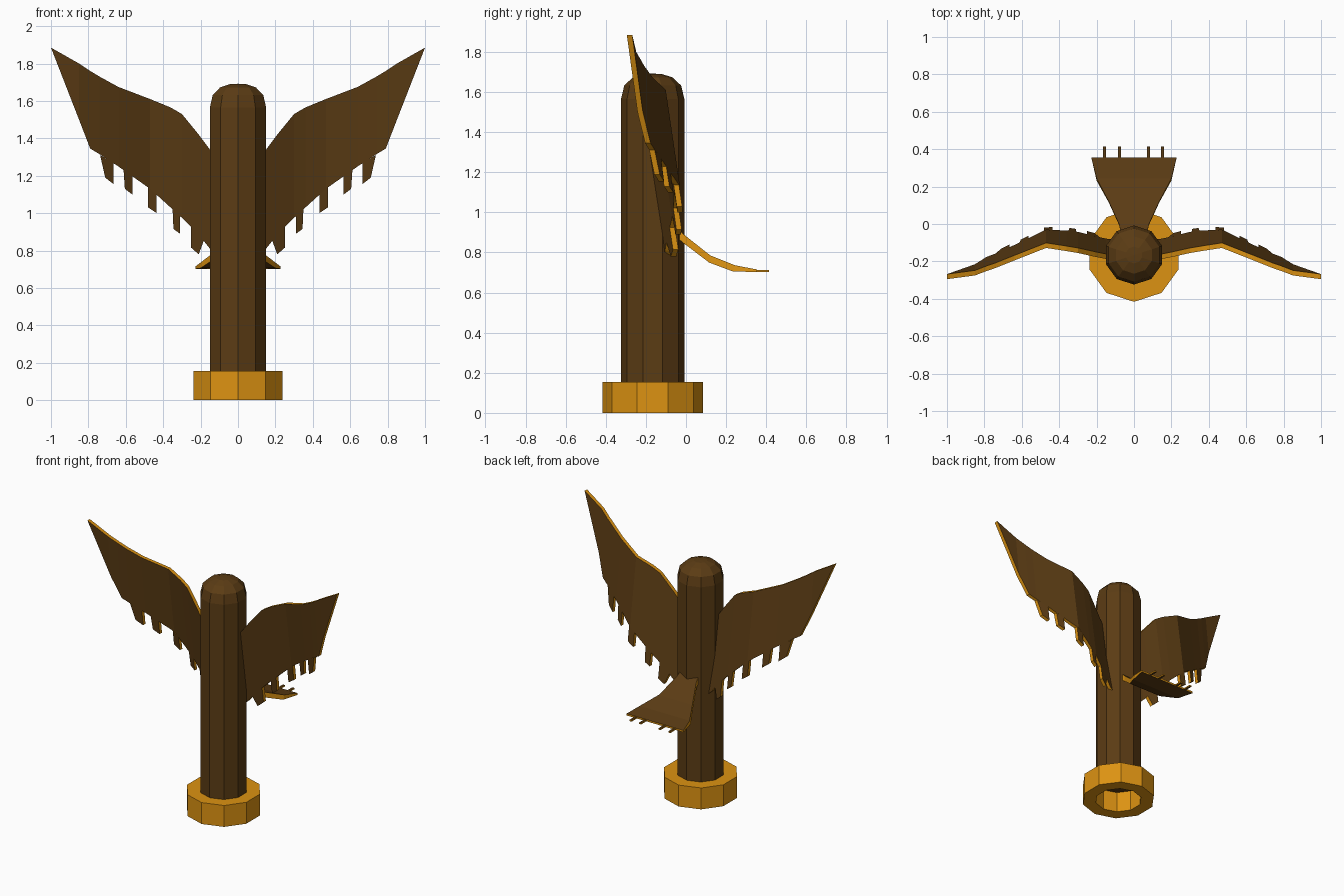
import bpy, bmesh, math

if "Cube" in bpy.data.objects:
    bpy.data.objects.remove(bpy.data.objects["Cube"])

def material(name, rgb):
    m = bpy.data.materials.new(name)
    m.diffuse_color = (*rgb, 1)
    m.use_nodes = True
    m.node_tree.nodes["Principled BSDF"].inputs["Base Color"].default_value = m.diffuse_color
    return m

BROWN = material("dark_wood", (0.105, 0.045, 0.007))
GOLD = material("gold", (0.72, 0.29, 0.006))
CY = -0.166  # pole axis in y

def make_object(name, verts, faces, mats, gold=()):
    """Mesh from points; faces whose index is in gold use the second material."""
    me = bpy.data.meshes.new(name)
    me.from_pydata(verts, [], faces)
    for m in mats:
        me.materials.append(m)
    for i in gold:
        me.polygons[i].material_index = 1
    bm = bmesh.new()
    bm.from_mesh(me)
    bmesh.ops.remove_doubles(bm, verts=bm.verts, dist=1e-5)
    bmesh.ops.dissolve_degenerate(bm, edges=bm.edges, dist=1e-5)
    bmesh.ops.recalc_face_normals(bm, faces=bm.faces)
    bm.to_mesh(me)
    bm.free()
    ob = bpy.data.objects.new(name, me)
    bpy.context.collection.objects.link(ob)
    return ob

def lathe(name, profile, mat, closed=False, n=10):
    verts, faces = [], []
    for r, z in profile:
        for i in range(n):
            a = -math.pi / 2 + 2 * math.pi * i / n
            verts.append((r * math.cos(a), CY + r * math.sin(a), z))
    k = len(profile)
    for j in range(k if closed else k - 1):
        for i in range(n):
            a, b, i2 = j * n, (j + 1) % k * n, (i + 1) % n
            faces.append((a + i, a + i2, b + i2, b + i))
    return make_object(name, verts, faces, [mat])

def plate(name, stations, mats):
    """Solid strip; each station is (front_a, front_b, back_b, back_a)."""
    verts = [p for s in stations for p in s]
    faces, gold = [], []
    for j in range(len(stations) - 1):
        for c in range(4):
            d = (c + 1) % 4
            if c in (1, 3):
                gold.append(len(faces))
            faces.append((4*j + c, 4*j + d, 4*j + 4 + d, 4*j + 4 + c))
    for j in (0, len(stations) - 1):
        gold.append(len(faces))
        faces.append(tuple(4*j + c for c in range(4)))
    return make_object(name, verts, faces, mats, gold)

# Pole with rounded top, and hollow ten-sided foot
lathe("pole", [(0, 0.15), (0.158, 0.15), (0.158, 1.565), (0.142, 1.632),
               (0.1, 1.673), (0.045, 1.69), (0, 1.692)], BROWN)
lathe("base_ring", [(0.159, 0), (0.25, 0), (0.25, 0.155), (0.157, 0.155)], GOLD, True)

# Wing columns: x, top z, bottom z, front y along the top edge
WING = [(0.10, 1.28, 0.765, -0.192), (0.15, 1.34, 0.81, -0.187),
        (0.21, 1.42, 0.885, -0.175), (0.30, 1.53, 0.975, -0.155),
        (0.36, 1.565, 1.03, -0.145), (0.47, 1.61, 1.13, -0.128),
        (0.64, 1.675, 1.25, -0.195), (0.74, 1.73, 1.315, -0.235),
        (0.79, 1.76, 1.345, -0.252), (0.85, 1.80, 1.50, -0.275),
        (1.0, 1.885, 1.885, -0.295)]
THICK = 0.027

def wing_y(x, z):
    for a, b in zip(WING, WING[1:]):
        if x <= b[0]:
            t = (x - a[0]) / (b[0] - a[0])
            top = a[1] + t * (b[1] - a[1])
            return a[3] + t * (b[3] - a[3]) + (0.155 - 0.04 * max(0, x - 0.4) / 0.4) * (top - z)

def wing_station(s, xa, za, xb, zb):
    ya, yb = wing_y(xa, za), wing_y(xb, zb)
    return [(s*xa, ya, za), (s*xb, yb, zb), (s*xb, yb + THICK, zb), (s*xa, ya + THICK, za)]

# Feather tips: inner x/root z/tip z, outer x/root z/outer tip x/tip z
FEATHERS = [(0.665, 1.27, 1.155, 0.737, 1.31, 0.71, 1.19),
            (0.565, 1.20, 1.10, 0.612, 1.235, 0.605, 1.13),
            (0.435, 1.10, 1.00, 0.48, 1.14, 0.48, 1.03),
            (0.31, 0.985, 0.89, 0.35, 1.025, 0.345, 0.915),
            (0.18, 0.86, 0.78, 0.25, 0.925, 0.25, 0.815)]

for side, s in (("left", -1), ("right", 1)):
    plate(side + "_wing", [wing_station(s, x, zt, x, zb) for x, zt, zb, _ in WING],
          [BROWN, GOLD])
    for i, (xi, zi, ti, xo, zo, xt, zt) in enumerate(FEATHERS):
        inner_tip = 0.21 if i == 4 else xi
        plate(f"{side}_wing_feather_{i + 1}",
              [wing_station(s, xi, zi, inner_tip, ti), wing_station(s, xo, zo, xt, zt)],
              [BROWN, GOLD])

# Curved, flaring tail: half width, top (y, z), bottom (y, z)
TAIL = [(0.07, -0.06, 0.935, -0.065, 0.89), (0.078, -0.005, 0.885, -0.01, 0.845),
        (0.135, 0.12, 0.786, 0.115, 0.75), (0.20, 0.244, 0.736, 0.232, 0.706),
        (0.228, 0.355, 0.715, 0.355, 0.702)]
plate("tail", [[(-w, y, z), (w, y, z), (w, yb, zb), (-w, yb, zb)]
               for w, y, z, yb, zb in TAIL], [BROWN, GOLD])
for i, x in enumerate((-0.157, -0.078, 0.077, 0.153)):
    plate(f"tail_feather_{i + 1}",
          [[(x - 0.008, y, 0.712), (x + 0.008, y, 0.712),
            (x + 0.008, y, 0.702), (x - 0.008, y, 0.702)] for y in (0.33, 0.415)],
          [BROWN, GOLD])
